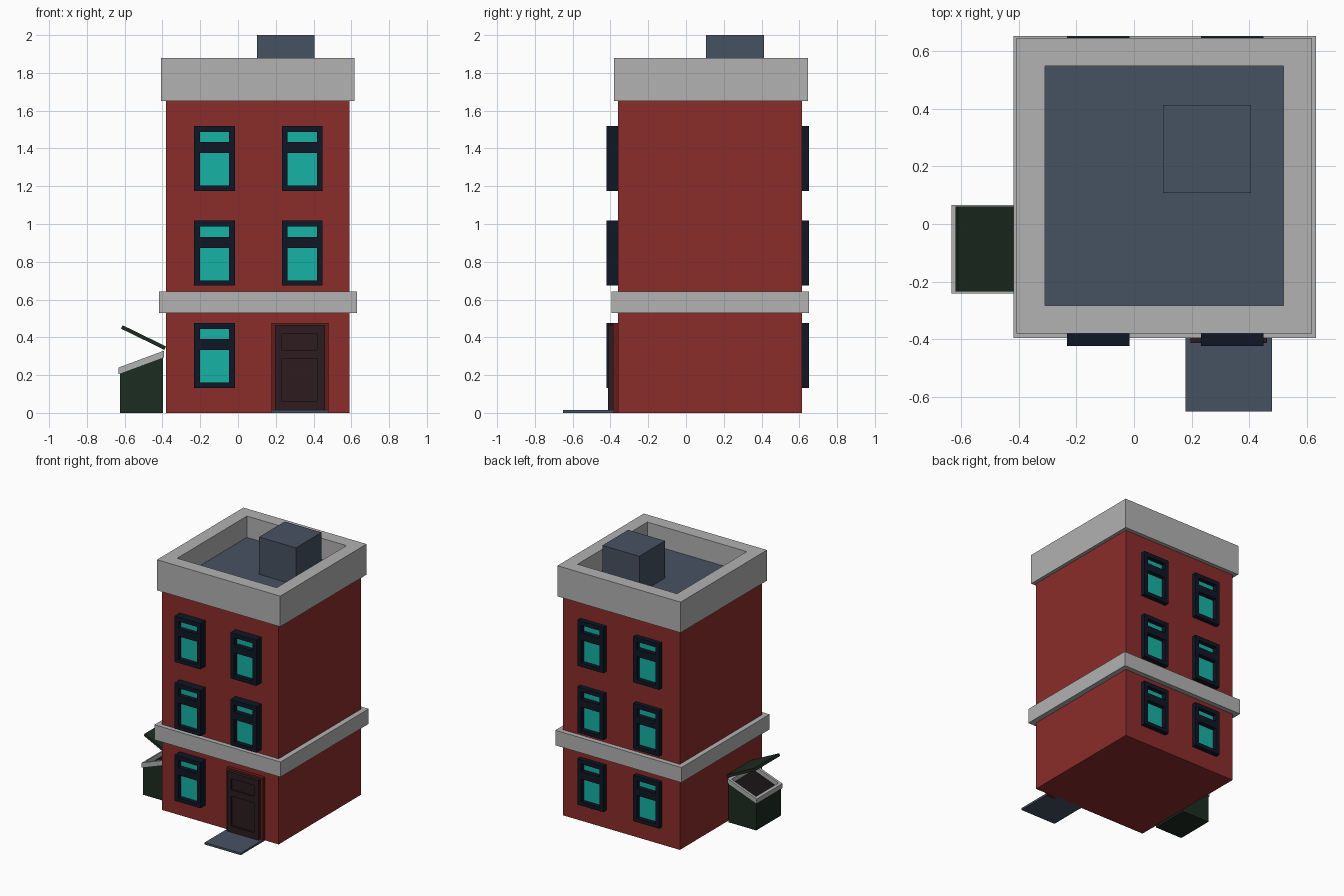
import bpy, bmesh, math
from mathutils import Vector

if "Cube" in bpy.data.objects:
    bpy.data.objects.remove(bpy.data.objects["Cube"])


def mat(name, *rgb):
    m = bpy.data.materials.new(name)
    m.diffuse_color = (*rgb, 1)
    m.use_nodes = True
    m.node_tree.nodes["Principled BSDF"].inputs["Base Color"].default_value = m.diffuse_color
    return m


BRICK = mat("brick", 0.254, 0.026, 0.023)
SLATE = mat("slate", 0.061, 0.084, 0.122)
NAVY = mat("navy", 0.0044, 0.008, 0.018)
GLASS = mat("glass", 0.008, 0.445, 0.376)
WOOD = mat("dark_wood", 0.027, 0.0116, 0.013)
TRIM = mat("door_trim", 0.12, 0.012, 0.011)
GREEN = mat("green", 0.0116, 0.025, 0.0152)
GREY = mat("grey", 0.445, 0.445, 0.445)
DARK = mat("dark_inside", 0.01, 0.007, 0.008)


def box_bm(x, y, z, slope=0.0):
    """Box from ranges; slope raises z with x on the top face."""
    bm = bmesh.new()
    bmesh.ops.create_cube(bm, size=1)
    for v in bm.verts:
        top = v.co.z > 0
        v.co = Vector([r[0] if c < 0 else r[1] for c, r in zip(v.co, (x, y, z))])
        if top:
            v.co.z += slope * (v.co.x - x[0])
    bm.normal_update()
    return bm


def finish(bm, name, *mats):
    bm.normal_update()
    me = bpy.data.meshes.new(name)
    bm.to_mesh(me)
    bm.free()
    for m in mats:
        me.materials.append(m)
    ob = bpy.data.objects.new(name, me)
    bpy.context.collection.objects.link(ob)
    return ob


def box(name, m, x, y, z):
    return finish(box_bm(x, y, z), name, m)


def sink_top(bm, rim, depth):
    """Inset the top face and drop it, with the second material on its floor."""
    top = max(bm.faces, key=lambda f: f.normal.z)
    bmesh.ops.inset_individual(bm, faces=[top], thickness=rim)
    bmesh.ops.inset_individual(bm, faces=[top], thickness=0)
    bmesh.ops.translate(bm, vec=(0, 0, -depth), verts=top.verts)
    top.material_index = 1


def panelled(name, mats, x, y, z, px, pzs, depth):
    """Slab with recessed panels in its front (-y) face."""
    bm = box_bm(x, y, z)
    cuts = [((c, 0, 0), (1, 0, 0)) for c in px]
    cuts += [((0, 0, c), (0, 0, 1)) for pz in pzs for c in pz]
    for co, no in cuts:
        bmesh.ops.bisect_plane(bm, geom=bm.verts[:] + bm.edges[:] + bm.faces[:],
                               plane_co=co, plane_no=no)
    bm.normal_update()
    panes = []
    for f in bm.faces:
        c = f.calc_center_median()
        if f.normal.y < -0.9 and px[0] < c.x < px[1] and any(a < c.z < b for a, b in pzs):
            panes.append(f)
    bmesh.ops.inset_individual(bm, faces=panes, thickness=0, depth=-depth)
    for f in panes:
        f.material_index = 1
    return finish(bm, name, *mats)


# Walls and stone band
box("walls", BRICK, (-0.38, 0.59), (-0.36, 0.615), (0, 1.66))
box("stone_band", GREY, (-0.418, 0.63), (-0.395, 0.652), (0.53, 0.643))

# Parapet with sunken roof, and the roof box
bm = box_bm((-0.407, 0.617), (-0.38, 0.645), (1.65, 1.88))
sink_top(bm, 0.139, 0.16)
finish(bm, "parapet", GREY, SLATE)
box("roof_box", SLATE, (0.10, 0.406), (0.107, 0.412), (1.71, 2.0))

# Windows: one mesh, repeated on front and back (the door takes one front spot)
first = panelled("window", (NAVY, GLASS), (-0.108, 0.108), (-0.062, 0), (-0.172, 0.172),
                 (-0.077, 0.077), [(-0.144, 0.028), (0.085, 0.14)], 0.033)
spots = [(x, z, back) for back in (False, True) for x in (-0.124, 0.34)
         for z in (0.305, 0.846, 1.348) if back or x < 0 or z > 0.5]
for i, (x, z, back) in enumerate(spots):
    ob = first if i == 0 else first.copy()
    if i:
        bpy.context.collection.objects.link(ob)
    ob.name = f"{'back' if back else 'front'}_window_{i + 1}"
    ob.location = (x, 0.588 if back else -0.36, z)
    ob.rotation_euler.z = math.pi if back else 0

# Door, its surround and the step
box("door_surround", TRIM, (0.177, 0.478), (-0.387, -0.35), (0, 0.477))
panelled("door", (WOOD, WOOD), (0.196, 0.46), (-0.412, -0.37), (0.01, 0.465),
         (0.232, 0.422), [(0.062, 0.287), (0.334, 0.418)], 0.012)
box("doorstep", SLATE, (0.178, 0.478), (-0.65, -0.35), (0, 0.015))

# Dumpster body, rim and open lid
by, slope = (-0.234, 0.06), 0.37
bm = box_bm((-0.626, -0.396), by, (0, 0.21), slope)
bmesh.ops.delete(bm, geom=[max(bm.faces, key=lambda f: f.normal.z)], context='FACES_ONLY')
finish(bm, "dumpster_body", GREEN)

bm = box_bm((-0.633, -0.391), (-0.24, 0.066), (0.205, 0.24), slope)
for v in bm.verts:
    if v.co.z < 0.21 and v.co.x > -0.5:
        v.co.z += slope * 0.242
bm.normal_update()
sink_top(bm, 0.028, 0.034)
finish(bm, "dumpster_rim", GREY, DARK)

lid = box("dumpster_lid", GREEN, (-0.255, 0), by, (0, 0.02))
lid.location = (-0.39, 0, 0.334)
lid.rotation_euler.y = math.radians(26)
